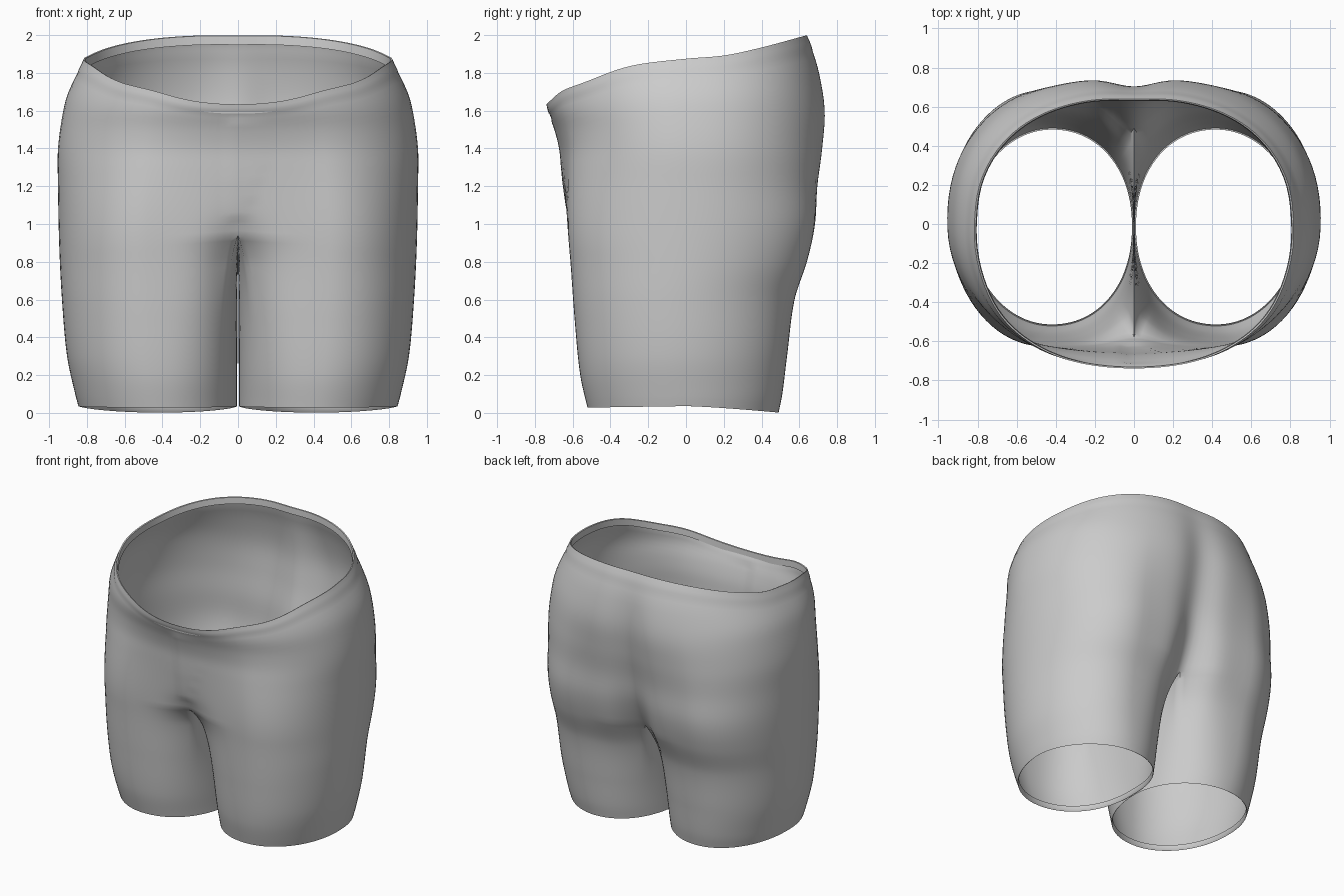
import bpy, bmesh, math

if "Cube" in bpy.data.objects:
    bpy.data.objects.remove(bpy.data.objects["Cube"])

def curve(table):
    """Smooth interpolation through (position, value) points."""
    n = len(table)
    def slope(i):
        a, b = table[max(i - 1, 0)], table[min(i + 1, n - 1)]
        return (b[1] - a[1]) / (b[0] - a[0])
    def f(t):
        if t <= table[0][0]:
            return table[0][1]
        for i in range(n - 1):
            (t0, p0), (t1, p1) = table[i], table[i + 1]
            if t <= t1:
                h = t1 - t0
                s = (t - t0) / h
                return (p0 * (1 + 2 * s) * (1 - s) ** 2 + p1 * s * s * (3 - 2 * s)
                        + h * slope(i) * s * (1 - s) ** 2 - h * slope(i + 1) * s * s * (1 - s))
        return table[-1][1]
    return f

# Silhouettes: half width, front and back by height; waist rim height by depth
half_width = curve([(0, .835), (.1, .862), (.3, .905), (.6, .932), (.9, .947), (1.2, .953),
                    (1.4, .953), (1.6, .925), (1.7, .897), (1.87, .815), (2, .76)])
front = curve([(0, -.515), (.2, -.56), (.5, -.59), (.8, -.612), (1, -.63), (1.3, -.655),
               (1.4, -.665), (1.5, -.69), (1.63, -.735), (1.87, -.735)])
back = curve([(0, .49), (.1, .51), (.3, .535), (.6, .575), (.8, .64), (1, .685), (1.2, .702),
              (1.4, .732), (1.6, .748), (1.8, .717), (1.95, .668), (2, .645)])
rim = curve([(-.74, 1.63), (-.66, 1.70), (-.55, 1.745), (-.3, 1.835), (0, 1.875),
             (.2, 1.892), (.4, 1.935), (.64, 2.0)])
back_cleft = curve([(.78, .15), (.9, .12), (1.1, .08), (1.3, .06), (1.6, .045), (1.9, .015), (2, .01)])
front_cleft = curve([(.8, .08), (.94, .045), (1.05, .015), (1.2, .002), (1.3, 0), (2, 0)])
inner_power = curve([(0, .95), (.3, .82), (.6, .74), (1, .7)])
SPREAD = math.radians(142)
FRONT_TOP, BACK_TOP = .94, .79          # crotch heights

def leg(a, z):
    """Leg outline: oval outside, flatter towards the inner thigh."""
    w, f, b = half_width(z), front(z), back(z)
    c, s = math.cos(a), math.sin(a)
    if c < 0:
        p = inner_power(z)
        c, s = -abs(c) ** p, math.copysign(abs(s) ** p, s)
    return w / 2 + .002 + (w / 2 - .002) * c, (f + b) / 2 + (b - f) / 2 * s

def torso(u, z):
    """Half outline of the hips, u = 0 front centre to 1 back centre."""
    a = SPREAD * (2 * u - 1)
    w, f, b = half_width(z), front(z), back(z)
    if abs(a) <= math.pi / 2:
        x, y = leg(a, z)
    else:
        t = (abs(a) - math.pi / 2) / (SPREAD - math.pi / 2)
        x, y = max(0, (w / 2 + .002) * (1 - t ** .85)), b if a > 0 else f
    # towards the waist the outline becomes one rounded oval
    e = 2.35 if y > 0 else 2.08
    k = ((x / w) ** e + abs(y / (b if y > 0 else f)) ** e) ** (-1 / e)
    s = min(1, max(0, (z - .85) / .9))
    s = s * s * (3 - 2 * s)
    x, y = x * (1 + (k - 1) * s), y * (1 + (k - 1) * s)
    dip = math.exp(-(x / .14) ** 2)
    return x, y - dip * back_cleft(z) if y > 0 else y + dip * front_cleft(z)

LOWER = [0, .025, .05, .065] + [.065 + .935 * i / 30 for i in range(1, 31)]
UPPER = [i / 26 * .93 for i in range(1, 27)] + [.945, .97, 1]

def crotch(u):
    return FRONT_TOP + (BACK_TOP - FRONT_TOP) * u

def lower_point(u, s, v):
    """Leg surface: outer part uses u, inner thigh uses s."""
    if s is None:
        a, top = SPREAD * (2 * u - 1), crotch(u)
    else:
        a = SPREAD + s * (2 * math.pi - 2 * SPREAD)
        top = crotch(1 - s) - .06 * math.sin(math.pi * s)
    hem_y = leg(a, .02)[1]
    hem = .036 - .034 * max(0, hem_y / .49) ** 1.3 - .008 * max(0, -hem_y / .52)
    z = hem + (top - hem) * v
    lx, ly = leg(a, z)
    if s is None:
        tx, ty = torso(u, z)
    else:
        tx, ty = 0, torso(1, z)[1] * (1 - s) + torso(0, z)[1] * s
    w = v ** 4
    return lx + (tx - lx) * w, ly + (ty - ly) * w, z

def fold_hem(p):
    c = half_width(0) / 2
    return [(c + (p[0] - c) * k, p[1] * k, p[2] + d) for k, d in ((.985, .04), (.99, .003))]

def column(u, s=None):
    pts = [lower_point(u, s, v) for v in LOWER]
    pts = fold_hem(pts[0]) + pts
    if s is not None:
        return pts
    z0 = crotch(u)
    z1 = 1.8
    for _ in range(25):
        z1 = rim(torso(u, z1)[1])
    for v in UPPER:
        z = z0 + (z1 - z0) * v
        x, y = torso(u, z)
        k = 1.004 if v > .94 else 1          # raised waistband
        pts.append((x * k, y * k, z))
    x, y, z = pts[-1]
    return pts + [(x * .99, y * .99, z - .003), (x * .985, y * .985, z - .05)]

# Shorts: both halves built from columns, then joined along the centre
N, M = 64, 18
columns = [column(j / N) for j in range(N + 1)] + [column(1, j / M) for j in range(M + 1)]
bm = bmesh.new()
for side in (1, -1):
    grid = [[bm.verts.new((side * x, y, z)) for x, y, z in col] for col in columns]
    for j in range(len(grid) - 1):
        if j == N:
            continue
        A, B = grid[j], grid[j + 1]
        for i in range(min(len(A), len(B)) - 1):
            q = (A[i], B[i], B[i + 1], A[i + 1])
            bm.faces.new(q if side == 1 else q[::-1])
bmesh.ops.remove_doubles(bm, verts=bm.verts, dist=.0002)

# Slight raised fly panel on the front
for v in bm.verts:
    x, y, z = v.co
    if y < -.45 and 1.03 < z < 1.54 and -.06 < x < .02 + .4 * (z - 1.0):
        v.co.y -= .008 * max(0, 1 - (x + .06) / .25)

mesh = bpy.data.meshes.new("shorts")
bm.to_mesh(mesh)
bm.free()
shorts = bpy.data.objects.new("shorts", mesh)
bpy.context.collection.objects.link(shorts)
grey = bpy.data.materials.new("grey fabric")
grey.diffuse_color = (.6, .6, .6, 1)
grey.use_nodes = True
grey.node_tree.nodes["Principled BSDF"].inputs["Base Color"].default_value = grey.diffuse_color
mesh.materials.append(grey)

bpy.context.view_layer.objects.active = shorts
shorts.select_set(True)
bpy.ops.object.shade_smooth_by_angle(angle=math.radians(60))
